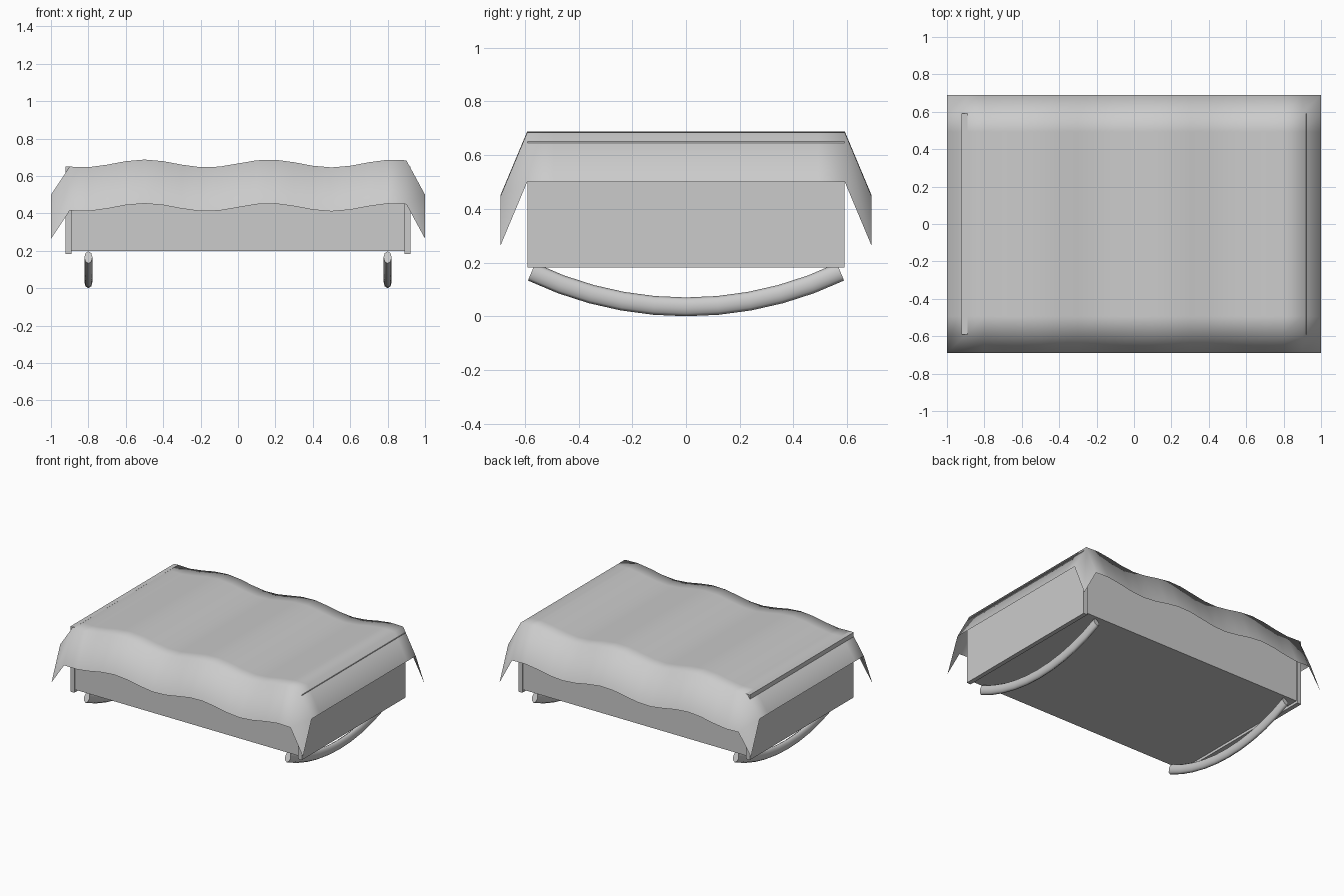
import bpy, bmesh, math

if "Cube" in bpy.data.objects:
    bpy.data.objects.remove(bpy.data.objects["Cube"])


def box(name, lo, hi):
    bm = bmesh.new()
    bmesh.ops.create_cube(bm, size=1)
    for v in bm.verts:
        v.co = [(a + b) / 2 + c * (b - a) for a, b, c in zip(lo, hi, v.co)]
    return add(name, bm)


def add(name, bm):
    me = bpy.data.meshes.new(name)
    bm.to_mesh(me)
    bm.free()
    ob = bpy.data.objects.new(name, me)
    bpy.context.collection.objects.link(ob)
    return ob


# Cradle body and end boards
box("cradle_body", (-0.89, -0.58, 0.2), (0.89, 0.58, 0.6))
for side, x in (("left", -0.905), ("right", 0.905)):
    box(side + "_end_board", (x - 0.016, -0.59, 0.182), (x + 0.016, 0.59, 0.65))

# Curved rockers: a round tube on an arc, squashed in x
R, half = 1.335, math.asin(0.575 / 1.335)
for side, x in (("left", -0.8), ("right", 0.8)):
    cu = bpy.data.curves.new(side + "_rocker", 'CURVE')
    cu.dimensions = '3D'
    cu.bevel_depth = 0.035
    cu.bevel_resolution = 2
    cu.use_fill_caps = True
    sp = cu.splines.new('POLY')
    n = 10
    sp.points.add(n)
    for i, p in enumerate(sp.points):
        a = -half + 2 * half * i / n
        p.co = (0, R * math.sin(a), 0.035 + R * (1 - math.cos(a)), 1)
    sp.use_smooth = True
    ob = bpy.data.objects.new(side + "_rocker", cu)
    ob.location.x = x
    ob.scale.x = 0.62
    bpy.context.collection.objects.link(ob)

# Rippled blanket: a grid whose outer ring drops over the edges
bm = bmesh.new()
bmesh.ops.create_grid(bm, x_segments=20, y_segments=14, size=1)
for v in bm.verts:
    x, y = v.co.x, v.co.y
    z = 0.667 + 0.021 * math.sin(3 * math.pi * x)
    if abs(x) > 0.95:
        z -= 0.167
    if abs(y) > 0.95:
        z -= 0.235
    v.co = (x, y * 0.69, z)
for f in bm.faces:
    f.smooth = True
add("blanket", bm)
